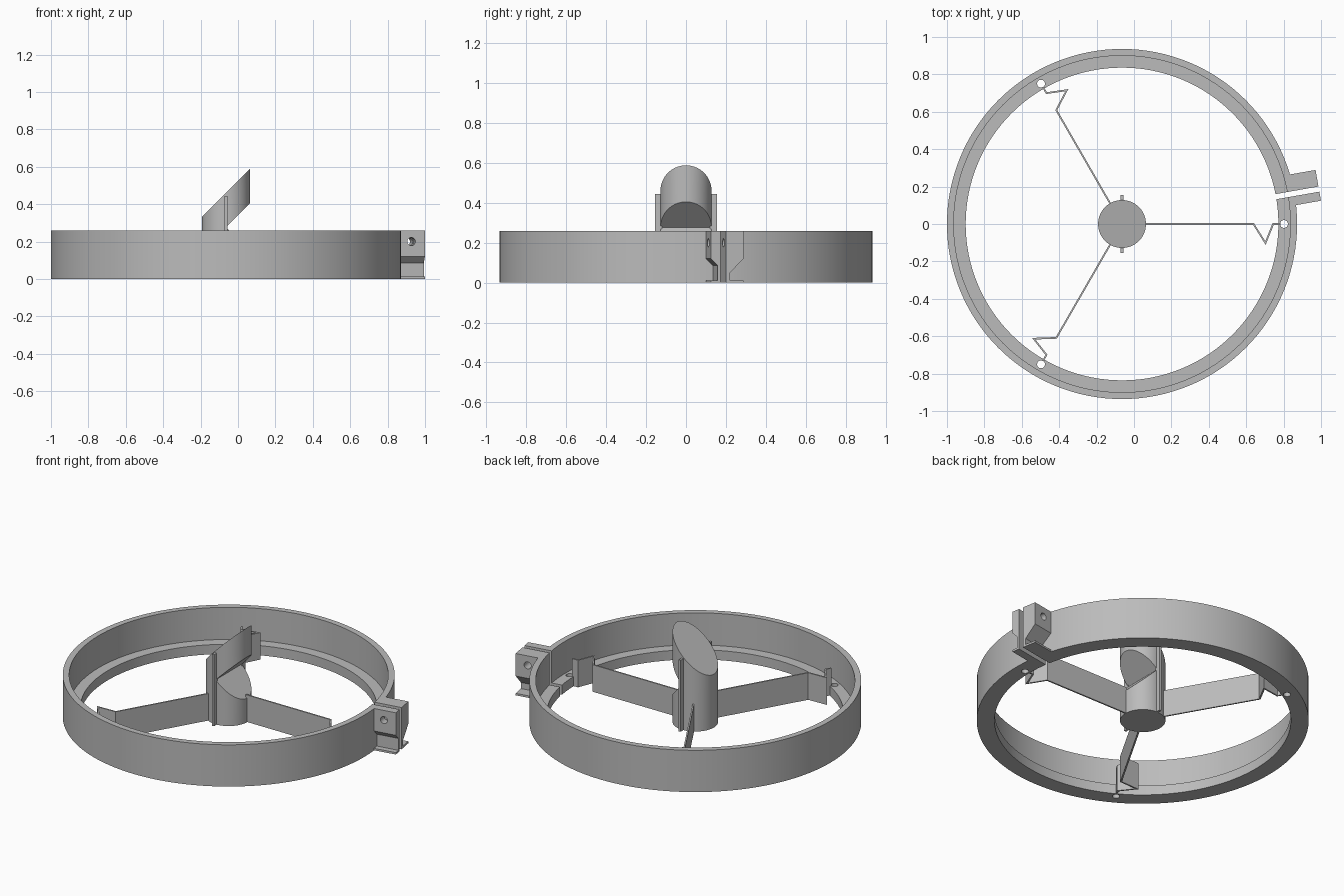
import bpy, bmesh, math
from mathutils import Matrix, Vector

cube = bpy.data.objects.get("Cube")
if cube:
    bpy.data.objects.remove(cube, do_unlink=True)

CX = -0.064          # ring axis
H = 0.26             # ring height
R_HUB = 0.128
AXIS = Matrix.Translation((CX, 0, 0))
CLAMP = AXIS @ Matrix.Rotation(math.radians(10), 4, 'Z')

grey = bpy.data.materials.new("plain grey")
grey.use_nodes = True
grey.diffuse_color = (0.5, 0.5, 0.5, 1)
grey.node_tree.nodes["Principled BSDF"].inputs["Base Color"].default_value = (0.5, 0.5, 0.5, 1)


def make(name, bm, matrix=AXIS):
    bmesh.ops.recalc_face_normals(bm, faces=bm.faces[:])
    bm.transform(matrix)
    mesh = bpy.data.meshes.new(name)
    bm.to_mesh(mesh)
    bm.free()
    mesh.materials.append(grey)
    obj = bpy.data.objects.new(name, mesh)
    bpy.context.collection.objects.link(obj)
    return obj


def prism(name, points, direction, matrix=AXIS):
    """Extrude a closed outline along a direction."""
    bm = bmesh.new()
    face = bm.faces.new([bm.verts.new(p) for p in points])
    ext = bmesh.ops.extrude_face_region(bm, geom=[face], use_keep_orig=True)
    moved = [g for g in ext["geom"] if isinstance(g, bmesh.types.BMVert)]
    bmesh.ops.translate(bm, vec=Vector(direction), verts=moved)
    return make(name, bm, matrix)


def cylinder(name, radius, depth, matrix, segments=32):
    bm = bmesh.new()
    bmesh.ops.create_cone(bm, cap_ends=True, segments=segments, radius1=radius,
                          radius2=radius, depth=depth)
    return make(name, bm, matrix)


def select(obj):
    bpy.ops.object.select_all(action='DESELECT')
    obj.select_set(True)
    bpy.context.view_layer.objects.active = obj


def cut(obj, *cutters):
    select(obj)
    for c in cutters:
        mod = obj.modifiers.new("cut", 'BOOLEAN')
        mod.operation = 'DIFFERENCE'
        mod.solver = 'EXACT'
        mod.object = c
        bpy.ops.object.modifier_apply(modifier=mod.name)
    for c in cutters:
        bpy.data.objects.remove(c, do_unlink=True)


def smooth(obj):
    select(obj)
    bpy.ops.object.shade_smooth_by_angle(angle=math.radians(30))


# Split ring with an inner ledge
bm = bmesh.new()
section = [(0.836, 0), (0.936, 0), (0.936, H), (0.9, H), (0.9, 0.06), (0.836, 0.06)]
verts = [bm.verts.new((r, 0, z)) for r, z in section]
edges = [bm.edges.new((verts[i - 1], verts[i])) for i in range(len(verts))]
bmesh.ops.spin(bm, geom=verts + edges, cent=(0, 0, 0), axis=(0, 0, 1),
               angle=math.tau, steps=128, use_merge=True)
bmesh.ops.remove_doubles(bm, verts=bm.verts[:], dist=1e-4)
ring = make("ring", bm)

gap = prism("gap_cutter", [(0.7, -0.013, -0.1), (1.2, -0.013, -0.1),
                           (1.2, 0.015, -0.1), (0.7, 0.015, -0.1)], (0, 0, 0.5), CLAMP)
ANGLES = [0, 120, 240]
drills = [cylinder("hole_cutter", 0.021, 0.3, AXIS @ Matrix.Rotation(math.radians(a), 4, 'Z')
                   @ Matrix.Translation((0.866, 0, 0))) for a in ANGLES]
cut(ring, gap, *drills)
smooth(ring)


# Clamp lugs on both sides of the gap, with a bolt hole
def lug(name, face, web, outer):
    slope = 0.12 - abs(outer - web)
    outline = [(face, 0), (outer, 0), (outer, 0.012), (web, 0.012), (web, slope),
               (outer, 0.12), (outer, H), (face, H)]
    obj = prism(name, [(0.915, v, z) for v, z in outline], (0.154, 0, 0), CLAMP)
    bolt = cylinder("bolt_cutter", 0.022, 0.4, CLAMP @ Matrix.Translation((0.995, 0, 0.2))
                    @ Matrix.Rotation(math.pi / 2, 4, 'X'), 24)
    cut(obj, bolt)
    smooth(obj)


lug("clamp_lug_back", 0.015, 0.035, 0.105)
lug("clamp_lug_front", -0.013, -0.028, -0.062)

# Hub: slanted top face and a V notch on the left side
hub = cylinder("hub", R_HUB, 0.8, AXIS @ Matrix.Translation((0, 0, 0.4)), 96)
top = prism("top_cutter", [(-0.3, -0.3, 0.16), (0.5, -0.3, 0.96), (0.5, -0.3, 1.2),
                           (-0.3, -0.3, 1.2)], (0, 0.6, 0))
notch = prism("notch_cutter", [(0, -0.3, 0.277), (0.3, -0.3, -0.023), (0.3, -0.3, 0.577)],
              (0, 0.6, 0))
cut(hub, top, notch)
smooth(hub)

# Upright fins on the hub
for side, label in ((-1, "front"), (1, "back")):
    y0, y1 = side * 0.12, side * 0.155
    prism("hub_fin_" + label, [(-0.007, y0, 0), (-0.007, y1, 0), (-0.007, y1, 0.445),
                               (-0.007, y0, 0.445)], (0.014, 0, 0))

# Thin vanes, each ending in a springy zigzag on the ledge
PATH = [(0.12, 0), (0.703, 0), (0.767, -0.102), (0.808, 0), (0.846, 0)]
for a, label in zip(ANGLES, ("left", "back", "front")):
    bm = bmesh.new()
    low = [bm.verts.new((u, v, 0.002)) for u, v in PATH]
    high = [bm.verts.new((u, v, 0.17)) for u, v in PATH]
    for i in range(len(PATH) - 1):
        bm.faces.new((low[i], low[i + 1], high[i + 1], high[i]))
    vane = make("vane_" + label, bm, AXIS @ Matrix.Rotation(math.radians(a), 4, 'Z'))
    mod = vane.modifiers.new("thickness", 'SOLIDIFY')
    mod.thickness = 0.009
    mod.offset = 0
    mod.use_even_offset = True
